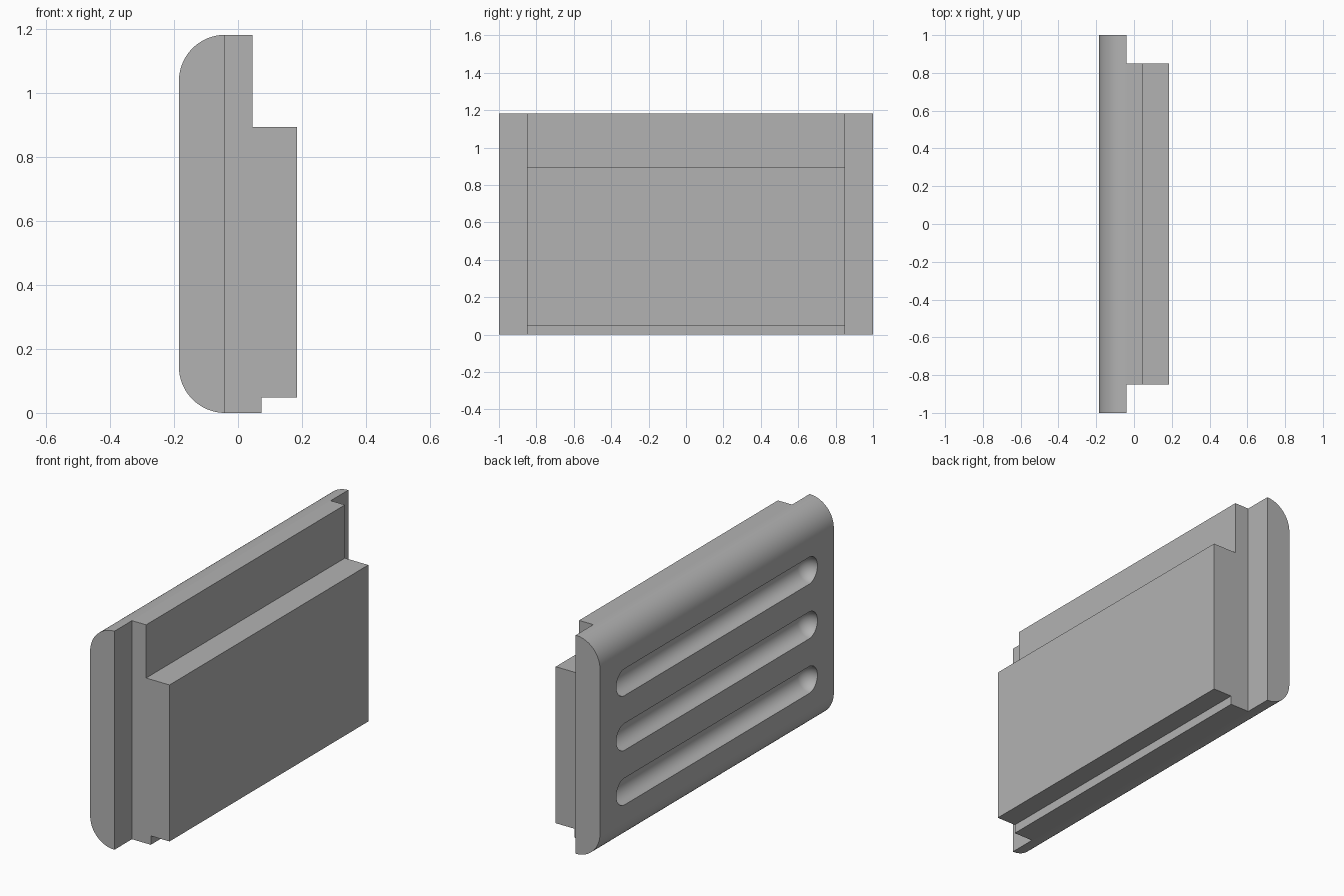
import bpy, bmesh, math
from mathutils import Matrix

cube = bpy.data.objects.get("Cube")
if cube:
    bpy.data.objects.remove(cube, do_unlink=True)

HEIGHT = 1.183
BACK, SEAM = -0.185, -0.04      # outer face of the plate, and where the body begins
RADIUS = SEAM - BACK

grey = bpy.data.materials.new("plain_grey")
grey.use_nodes = True
colour = (0.45, 0.45, 0.45, 1)
grey.diffuse_color = colour
grey.node_tree.nodes["Principled BSDF"].inputs["Base Color"].default_value = colour


def add_object(name, bm):
    bmesh.ops.recalc_face_normals(bm, faces=bm.faces)
    mesh = bpy.data.meshes.new(name)
    bm.to_mesh(mesh)
    bm.free()
    mesh.materials.append(grey)
    obj = bpy.data.objects.new(name, mesh)
    bpy.context.collection.objects.link(obj)
    return obj


def extrude_profile(name, points, half_width):
    """Extrude an x-z outline along y, centred on y = 0."""
    bm = bmesh.new()
    face = bm.faces.new([bm.verts.new((x, -half_width, z)) for x, z in points])
    extruded = bmesh.ops.extrude_face_region(bm, geom=[face])
    verts = [g for g in extruded["geom"] if isinstance(g, bmesh.types.BMVert)]
    bmesh.ops.translate(bm, verts=verts, vec=(0, 2 * half_width, 0))
    return add_object(name, bm)


def quarter_arc(cz, start, steps=20):
    """Quarter circle of the plate's edge radius, from a start angle."""
    angles = [start + math.pi / 2 * i / steps for i in range(steps + 1)]
    return [(SEAM + RADIUS * math.cos(a), cz + RADIUS * math.sin(a)) for a in angles]


# Cover plate with rounded top and bottom edges
outline = quarter_arc(HEIGHT - RADIUS, math.pi / 2) + quarter_arc(RADIUS, math.pi)
plate = extrude_profile("cover_plate", outline, 1.0)

# Three round-bottomed grip grooves, cut with stretched spheres
GROOVE_R, GROOVE_HALF = 0.073, 0.86
bm = bmesh.new()
for i in (1, 2, 3):
    place = (Matrix.Translation((BACK, 0, HEIGHT * i / 4))
             @ Matrix.Rotation(math.pi / 2, 4, 'X'))
    ball = bmesh.ops.create_uvsphere(bm, u_segments=32, v_segments=17,
                                     radius=GROOVE_R, matrix=place)
    for v in ball["verts"]:
        v.co.y += math.copysign(GROOVE_HALF - GROOVE_R, v.co.y)
cutter = add_object("groove_cutter", bm)
cutter.hide_render = True

cut = plate.modifiers.new("grooves", 'BOOLEAN')
cut.operation = 'DIFFERENCE'
cut.solver = 'EXACT'
cut.object = cutter
bpy.ops.object.select_all(action='DESELECT')
plate.select_set(True)
bpy.context.view_layer.objects.active = plate
bpy.ops.object.modifier_apply(modifier=cut.name)
bpy.data.objects.remove(cutter, do_unlink=True)
bpy.ops.object.shade_smooth_by_angle(angle=math.radians(30))

# Stepped body behind the plate
steps = [(SEAM, 0), (0.073, 0), (0.073, 0.048), (0.185, 0.048),
         (0.185, 0.895), (0.045, 0.895), (0.045, HEIGHT), (SEAM, HEIGHT)]
extrude_profile("stepped_body", steps, 0.85)
